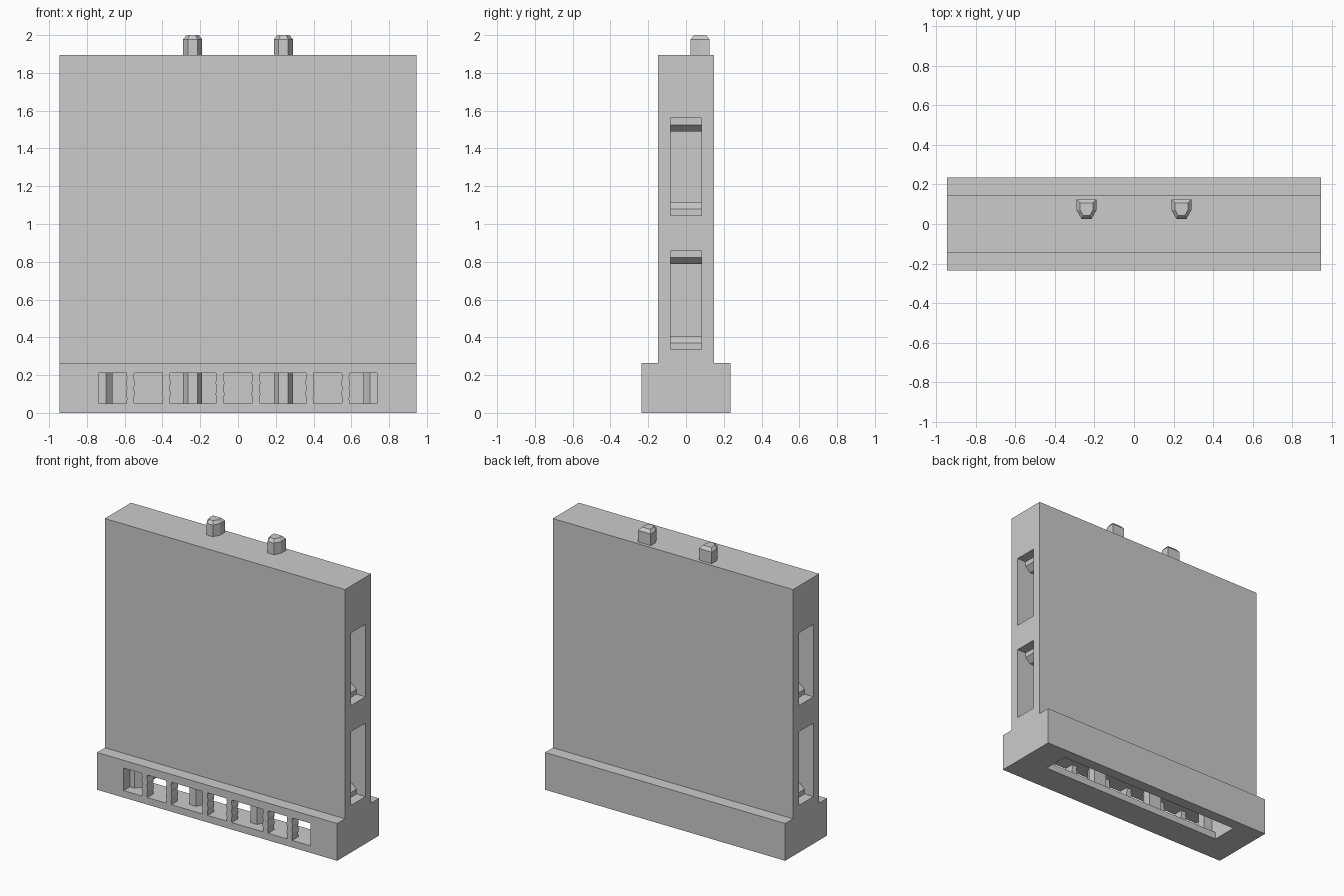
import bpy
import bmesh

cube = bpy.data.objects.get("Cube")
if cube:
    bpy.data.objects.remove(cube, do_unlink=True)

GRAY = (0.6, 0.6, 0.6, 1)
mat = bpy.data.materials.new("plain gray")
mat.use_nodes = True
mat.diffuse_color = GRAY
mat.node_tree.nodes["Principled BSDF"].inputs["Base Color"].default_value = GRAY

PLACE = {
    "x": lambda a, b, t: (t, a, b),
    "y": lambda a, b, t: (a, t, b),
    "z": lambda a, b, t: (a, b, t),
}


def prism(name, profile, levels, axis):
    """Loft a 2D profile along an axis; levels are (position, scale) pairs."""
    bm = bmesh.new()
    ca = sum(p[0] for p in profile) / len(profile)
    cb = sum(p[1] for p in profile) / len(profile)
    rings = [[bm.verts.new(PLACE[axis](ca + (a - ca) * s, cb + (b - cb) * s, t))
              for a, b in profile] for t, s in levels]
    n = len(profile)
    for low, high in zip(rings, rings[1:]):
        for i in range(n):
            j = (i + 1) % n
            bm.faces.new((low[i], low[j], high[j], high[i]))
    bm.faces.new(rings[0])
    bm.faces.new(rings[-1])
    bmesh.ops.recalc_face_normals(bm, faces=bm.faces)
    mesh = bpy.data.meshes.new(name)
    bm.to_mesh(mesh)
    bm.free()
    obj = bpy.data.objects.new(name, mesh)
    bpy.context.collection.objects.link(obj)
    mesh.materials.append(mat)
    return obj


def span(lo, hi):
    return [(lo, 1), (hi, 1)]


def rect(a0, a1, b0, b1):
    return [(a0, b0), (a1, b0), (a1, b1), (a0, b1)]


def carve(target, cutter):
    cutter.hide_render = True
    mod = target.modifiers.new("carve", "BOOLEAN")
    mod.operation = "DIFFERENCE"
    mod.solver = "EXACT"
    mod.object = cutter
    bpy.context.view_layer.objects.active = target
    bpy.ops.object.modifier_apply(modifier=mod.name)
    bpy.data.objects.remove(cutter, do_unlink=True)


HALF_X, WALL_Y, BASE_Y = 0.945, 0.147, 0.235
BASE_Z, WALL_Z = 0.265, 1.895

# Panel on a wider foot, as one inverted T section
panel = prism("panel_body", [
    (-BASE_Y, 0), (BASE_Y, 0), (BASE_Y, BASE_Z), (WALL_Y, BASE_Z),
    (WALL_Y, WALL_Z), (-WALL_Y, WALL_Z), (-WALL_Y, BASE_Z), (-BASE_Y, BASE_Z)],
    span(-HALF_X, HALF_X), "x")

# Foot channel: enters from the front and turns down through the underside
CH_X, CH_LO, CH_HI = 0.735, 0.05, 0.21
carve(panel, prism("foot_channel_cutter", [
    (-0.3, CH_LO), (-0.03, CH_LO), (-0.03, -0.1),
    (0.155, -0.1), (0.155, CH_HI), (-0.3, CH_HI)],
    span(-CH_X, CH_X), "x"))

# Plug section: square at the back with a tapered nose, u across, v from the nose
PLUG = [(-0.025, 0), (0.025, 0), (0.05, 0.045), (0.05, 0.1), (-0.05, 0.1), (-0.05, 0.045)]
# Half plug used as a catch: standing proud of a socket end wall
CATCH = [(0, 0), (0.035, 0), (0.07, 0.04), (0.07, 0.1), (0, 0.1)]
CATCH_IN = 0.07

# Side sockets, each with a catch on floor and ceiling
SLOT_Y, SLOT_DEPTH = 0.082, 0.25
for side, label in ((1, "left"), (-1, "right")):
    for z0, z1, level in ((0.335, 0.858, "lower"), (1.045, 1.56, "upper")):
        xs = sorted((side * (HALF_X - SLOT_DEPTH), side * (HALF_X + 0.1)))
        carve(panel, prism("socket_cutter", rect(*xs, z0, z1),
                           span(-SLOT_Y, SLOT_Y), "y"))
        for wall, up, end in ((z0, 1, "floor"), (z1, -1, "ceiling")):
            pts = [(side * (HALF_X - CATCH_IN - v), wall + up * u) for u, v in CATCH]
            prism(f"{label}_{level}_{end}_catch", pts, span(-SLOT_Y, SLOT_Y), "y")

# Catches inside the foot channel: one at each end, two free standing
catch_y = -BASE_Y + CATCH_IN
for side, label in ((1, "left"), (-1, "right")):
    prism(f"{label}_channel_end_catch",
          [(side * (CH_X - u), catch_y + v) for u, v in CATCH],
          span(CH_LO, CH_HI), "z")
    prism(f"{label}_channel_post",
          [(side * 0.24 + u, catch_y + v) for u, v in PLUG],
          span(CH_LO, CH_HI), "z")
    # Plugs on the top edge
    prism(f"{label}_top_plug",
          [(side * 0.24 + u, 0.025 + v) for u, v in PLUG],
          [(WALL_Z, 1), (1.978, 1), (2.0, 0.65)], "z")

# Slim waisted bars across the channel mouth
WAIST = [(0.05, 0.021), (0.075, 0.018), (0.1, 0.024), (0.13, 0.018),
         (0.16, 0.024), (0.185, 0.018), (0.21, 0.021)]
for i, x in enumerate((-0.57, -0.38, -0.095, 0.095, 0.38, 0.57)):
    outline = [(x + w, z) for z, w in WAIST] + [(x - w, z) for z, w in reversed(WAIST)]
    prism(f"channel_bar_{i + 1}", outline, span(-BASE_Y, -BASE_Y + 0.07), "y")
